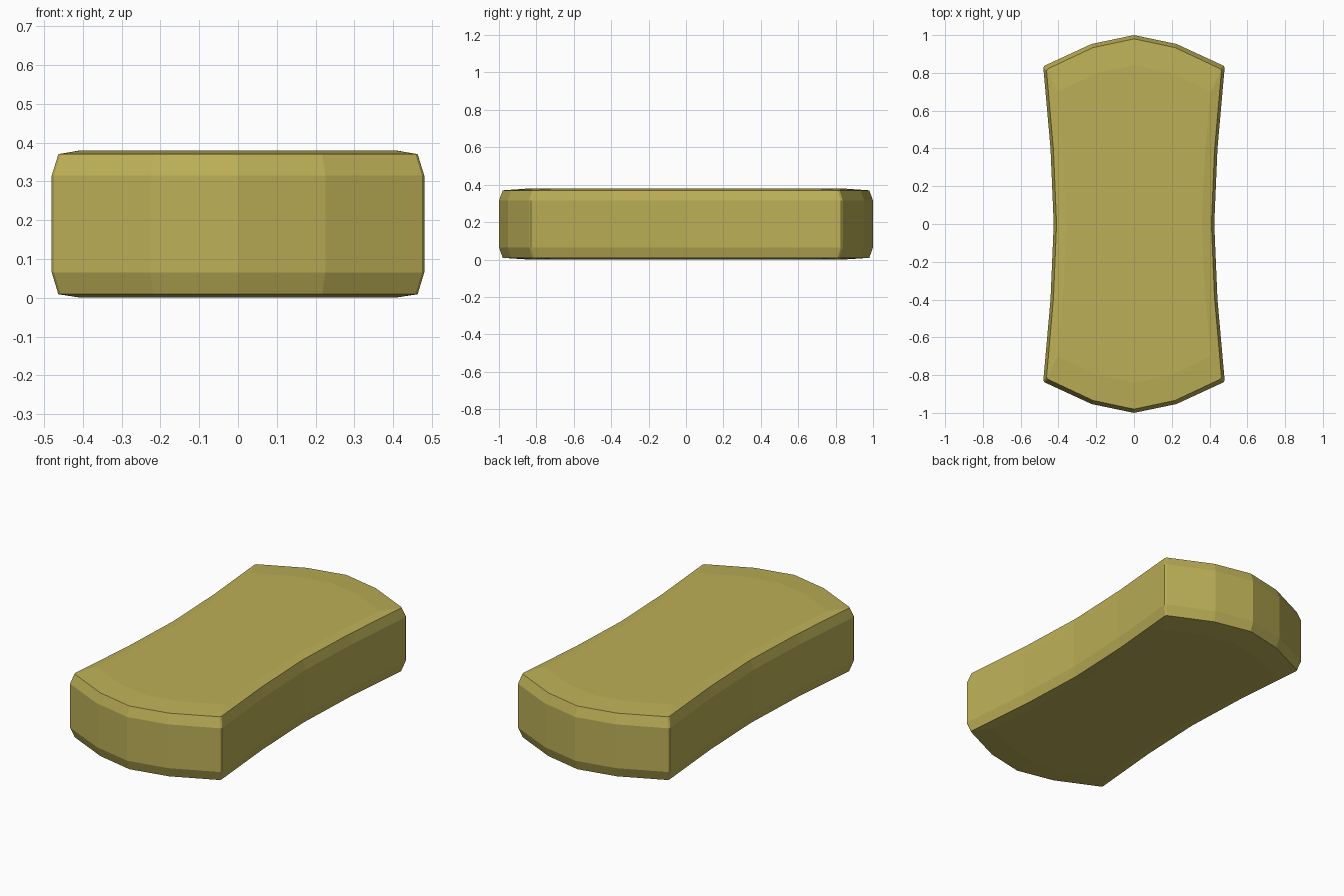
import bpy
import bmesh

cube = bpy.data.objects.get("Cube")
if cube:
    bpy.data.objects.remove(cube, do_unlink=True)

# Single flat colour
mat = bpy.data.materials.new("olive yellow")
mat.use_nodes = True
colour = (0.50, 0.43, 0.095, 1)
mat.diffuse_color = colour
mat.node_tree.nodes["Principled BSDF"].inputs["Base Color"].default_value = colour

# Quarter of the waisted outline, mirrored to a full loop
quarter = [(0.425, 0), (0.442, 0.4), (0.48, 0.828), (0.474, 0.838), (0.225, 0.953), (0, 1)]
half = quarter + [(-x, y) for x, y in quarter[-2::-1]]
outline = half + [(-x, -y) for x, y in half[1:-1]]

# Stacked rings: height, width inset, length inset
levels = [
    (0.0, 0.075, 0.16),
    (0.009, 0.017, 0.02),
    (0.065, 0.0, 0.0),
    (0.315, 0.0, 0.0),
    (0.37, 0.017, 0.02),
    (0.38, 0.075, 0.16),
]

bm = bmesh.new()
rings = []
for z, dx, dy in levels:
    sx, sy = 1 - dx / 0.48, 1 - dy
    rings.append([bm.verts.new((x * sx, y * sy, z)) for x, y in outline])

# Side walls and softened rims
n = len(outline)
for low, high in zip(rings, rings[1:]):
    for i in range(n):
        j = (i + 1) % n
        bm.faces.new((low[i], low[j], high[j], high[i]))

# Flat caps, split into strips across the width
for ring in (rings[0], rings[-1]):
    mid = len(half) // 2
    for i in range(mid):
        loop = [ring[mid - i], ring[mid + i], ring[mid + i + 1], ring[mid - i - 1]]
        bm.faces.new(list(dict.fromkeys(loop)))
        loop = [ring[(-i) % n], ring[half.index(half[-1]) + i],
                ring[len(half) + i], ring[(-i - 1) % n]]
        bm.faces.new(list(dict.fromkeys(loop)))
bmesh.ops.recalc_face_normals(bm, faces=bm.faces)

mesh = bpy.data.meshes.new("waisted_block")
bm.to_mesh(mesh)
bm.free()
mesh.materials.append(mat)
block = bpy.data.objects.new("waisted_block", mesh)
bpy.context.collection.objects.link(block)
